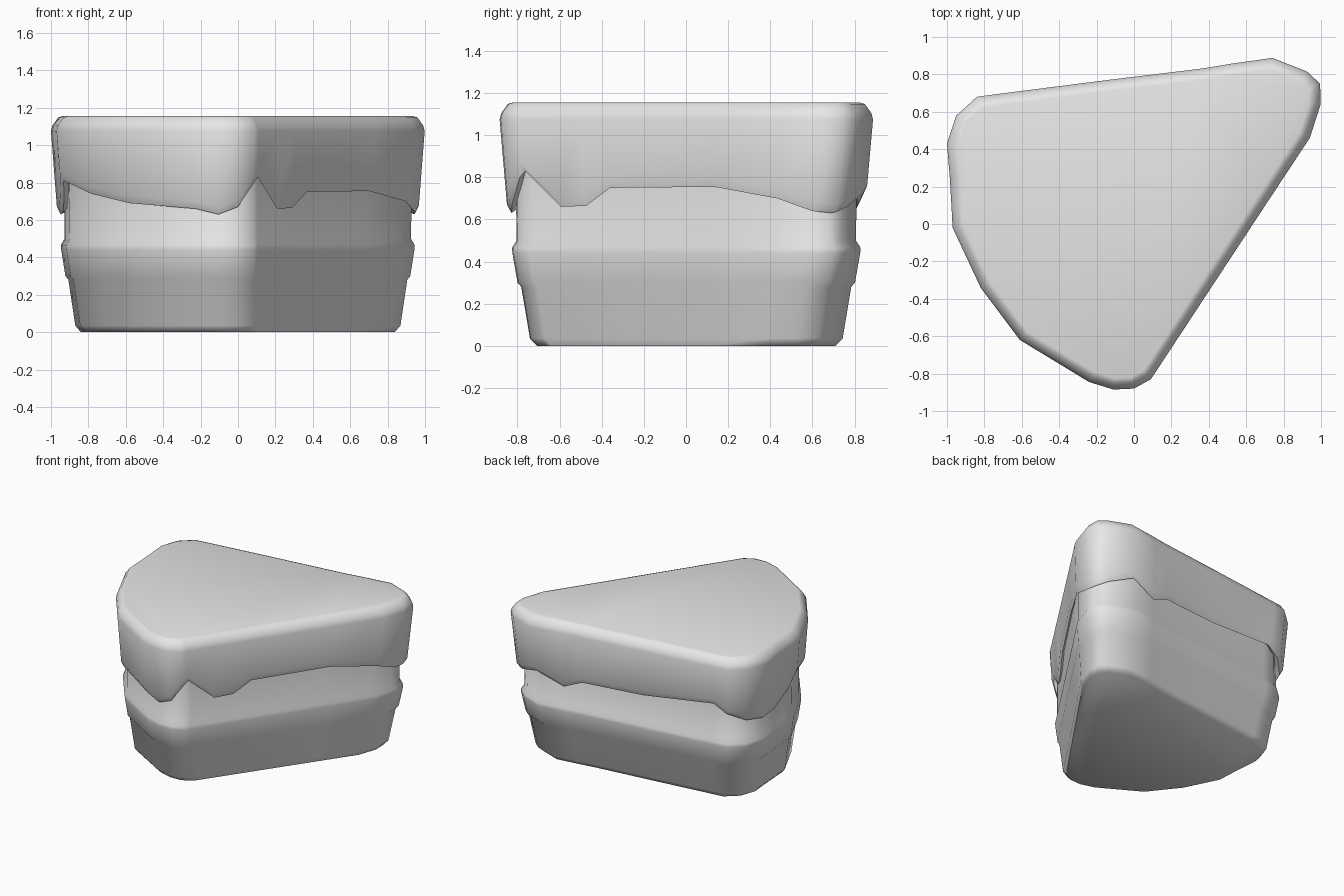
import bpy
import bmesh
import math
from mathutils import Vector

if "Cube" in bpy.data.objects:
    bpy.data.objects.remove(bpy.data.objects["Cube"])

# Plan outline, counterclockwise: x, y, height of the cap's ragged lower edge
OUTLINE = [
    (-1.0, 0.43, 0.63), (-0.985, 0.25, 0.64), (-0.975, 0.08, 0.71), (-0.97, -0.02, 0.81),
    (-0.82, -0.34, 0.74), (-0.61, -0.62, 0.69), (-0.24, -0.845, 0.66),
    (-0.11, -0.885, 0.63), (0.0, -0.88, 0.67), (0.09, -0.83, 0.80),
    (0.11, -0.80, 0.83), (0.22, -0.633, 0.66), (0.305, -0.504, 0.665),
    (0.385, -0.382, 0.75), (0.73, 0.142, 0.755), (0.94, 0.46, 0.70),
    (0.998, 0.64, 0.64), (0.995, 0.75, 0.63), (0.925, 0.815, 0.66),
    (0.74, 0.888, 0.72), (0.52, 0.857, 0.64), (0.37, 0.832, 0.70),
    (-0.14, 0.77, 0.71), (-0.73, 0.695, 0.77), (-0.84, 0.68, 0.71),
    (-0.95, 0.58, 0.65),
]
N = len(OUTLINE)

grey = bpy.data.materials.new("plain_grey")
grey.diffuse_color = (0.8, 0.8, 0.8, 1)
grey.use_nodes = True
grey.node_tree.nodes["Principled BSDF"].inputs["Base Color"].default_value = grey.diffuse_color


def inset(i, d):
    """Move outline point i inward by an even distance d, mitred."""
    a, p, b = (Vector(OUTLINE[k % N][:2]) for k in (i - 1, i, i + 1))
    e1, e2 = (p - a).normalized(), (b - p).normalized()
    n1, n2 = Vector((-e1.y, e1.x)), Vector((-e2.y, e2.x))
    return p + (n1 + n2) * (d / (1 + n1.dot(n2)))


def shrink(i, d):
    """Scale outline point i towards the middle by the fraction d."""
    x, y, _ = OUTLINE[i]
    return x * (1 - d), y * (1 - 1.25 * d)


def ring(move, d, z):
    return [(*move(i, d), z) for i in range(N)]


def ragged_ring(extra, dz):
    """Ring that follows the ragged edge on the cap's tapered wall."""
    return [(*shrink(i, (1.08 - z) * 0.07 + extra), z + dz)
            for i, (_, _, z) in enumerate(OUTLINE)]


def loft(name, rings):
    """Skin a list of rings (bottom to top) and close both ends."""
    bm = bmesh.new()
    loops = [[bm.verts.new(co) for co in r] for r in rings]
    for lo, hi in zip(loops, loops[1:]):
        for i in range(N):
            j = (i + 1) % N
            bm.faces.new((lo[i], lo[j], hi[j], hi[i]))
    bm.faces.new(loops[0][::-1])
    bm.faces.new(loops[-1])
    mesh = bpy.data.meshes.new(name)
    bm.to_mesh(mesh)
    bm.free()
    mesh.materials.append(grey)
    obj = bpy.data.objects.new(name, mesh)
    bpy.context.collection.objects.link(obj)
    bpy.ops.object.select_all(action='DESELECT')
    obj.select_set(True)
    bpy.context.view_layer.objects.active = obj
    bpy.ops.object.shade_smooth_by_angle(angle=math.radians(60))


# Tapered lower body with the raised band round its middle
loft("body", [ring(shrink, d, z) for d, z in (
    (0.16, 0.0), (0.13, 0.035), (0.093, 0.28), (0.077, 0.3),
    (0.055, 0.44), (0.053, 0.465), (0.073, 0.5), (0.068, 0.9))])

# Overhanging cap with a ragged, rounded lip and bevelled top
loft("cap", [ring(shrink, 0.1, 0.92), ragged_ring(0.045, 0.025), ragged_ring(0.02, 0.0),
             ragged_ring(0.0, 0.04), ring(inset, 0.0, 1.075),
             ring(inset, 0.008, 1.105), ring(inset, 0.038, 1.148),
             ring(inset, 0.06, 1.155)])
